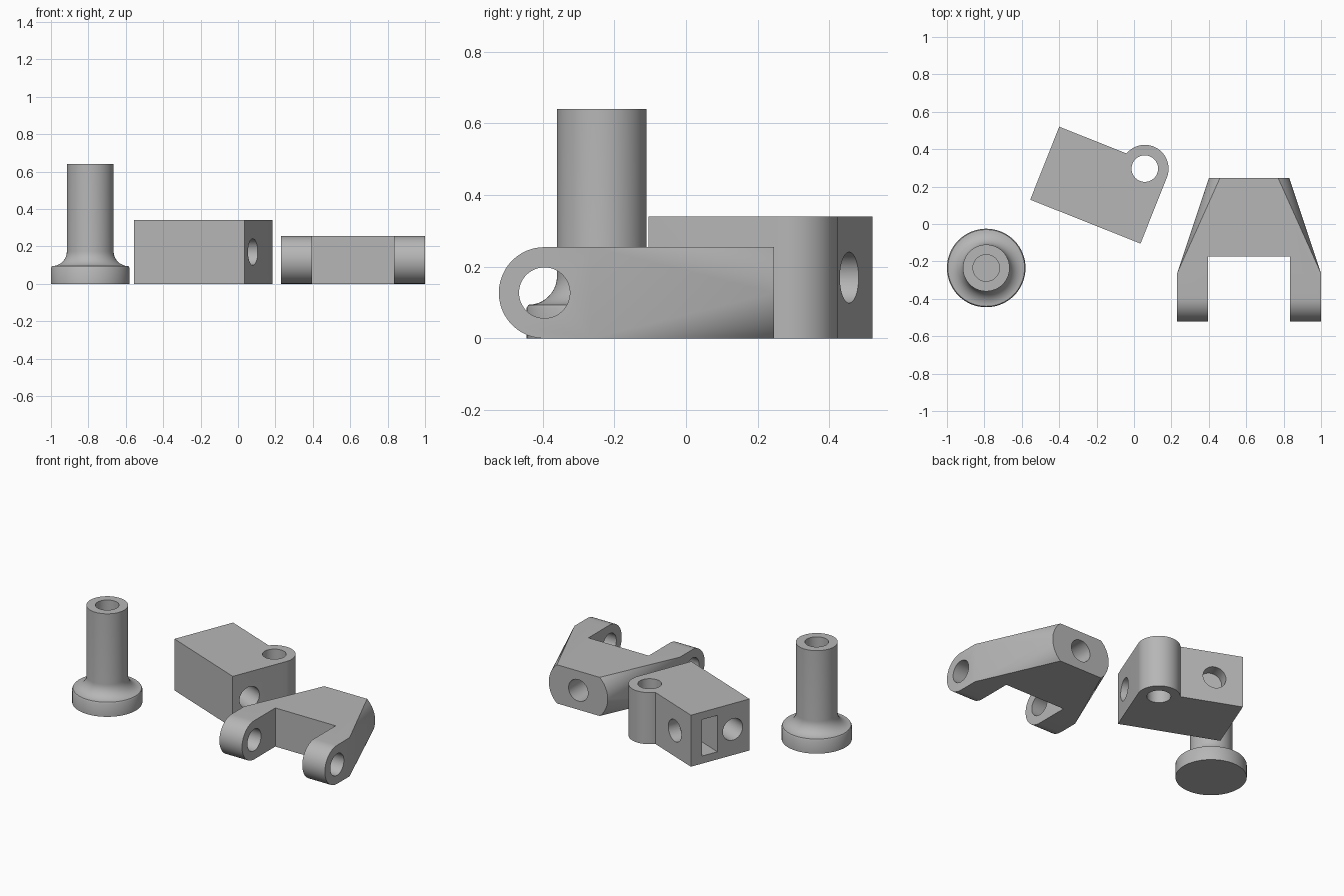
import bpy, bmesh
from math import radians, cos, sin, pi, asin
from mathutils import Matrix, Vector

if "Cube" in bpy.data.objects:
    bpy.data.objects.remove(bpy.data.objects["Cube"], do_unlink=True)

grey = bpy.data.materials.new("plain grey")
grey.use_nodes = True
grey.diffuse_color = (0.47, 0.47, 0.47, 1)
grey.node_tree.nodes["Principled BSDF"].inputs["Base Color"].default_value = grey.diffuse_color


def make(name, bm):
    bmesh.ops.recalc_face_normals(bm, faces=bm.faces)
    me = bpy.data.meshes.new(name)
    bm.to_mesh(me)
    bm.free()
    me.materials.append(grey)
    ob = bpy.data.objects.new(name, me)
    bpy.context.collection.objects.link(ob)
    return ob


def box(lo, hi):
    lo, hi = Vector(lo), Vector(hi)
    bm = bmesh.new()
    bmesh.ops.create_cube(bm, size=1, matrix=Matrix.Translation((lo + hi) / 2)
                          @ Matrix.Diagonal((*(hi - lo), 1)))
    return make("box_cutter", bm)


def rod(start, end, radius):
    start, end = Vector(start), Vector(end)
    axis = end - start
    bm = bmesh.new()
    bmesh.ops.create_cone(bm, cap_ends=True, segments=48, radius1=radius, radius2=radius,
                          depth=axis.length, matrix=Matrix.Translation((start + end) / 2)
                          @ axis.to_track_quat('Z', 'Y').to_matrix().to_4x4())
    return make("rod_cutter", bm)


def cut(ob, *cutters):
    # Bake each boolean cut and discard its cutter
    for c in cutters:
        mod = ob.modifiers.new("cut", 'BOOLEAN')
        mod.operation = 'DIFFERENCE'
        mod.solver = 'EXACT'
        mod.object = c
        c.hide_render = True
        deps = bpy.context.evaluated_depsgraph_get()
        me = bpy.data.meshes.new_from_object(ob.evaluated_get(deps))
        ob.modifiers.clear()
        ob.data = me
        bpy.data.objects.remove(c, do_unlink=True)


def smooth(ob):
    bpy.ops.object.select_all(action='DESELECT')
    ob.select_set(True)
    bpy.context.view_layer.objects.active = ob
    bpy.ops.object.shade_smooth_by_angle(angle=radians(30))


def arc(cx, cy, r, a0, a1, n):
    return [(cx + r * cos(a0 + (a1 - a0) * i / n), cy + r * sin(a0 + (a1 - a0) * i / n))
            for i in range(n + 1)]


HOLE = 0.071

# Flanged post: turned profile with a fillet and a blind bore
profile = [(0, 0), (0.21, 0), (0.21, 0.085), (0.205, 0.094)]
profile += arc(0.205, 0.174, 0.08, -pi / 2, -pi, 10)
profile += [(0.125, 0.64), (HOLE, 0.64), (HOLE, 0.1), (0, 0.1)]
bm = bmesh.new()
verts = [bm.verts.new((r, 0, z)) for r, z in profile]
edges = [bm.edges.new(pair) for pair in zip(verts, verts[1:])]
bmesh.ops.spin(bm, geom=verts + edges, axis=(0, 0, 1), cent=(0, 0, 0),
               angle=2 * pi, steps=64, use_duplicate=False)
bmesh.ops.remove_doubles(bm, verts=bm.verts, dist=0.0005)
post = make("flanged_post", bm)
post.location = (-0.79, -0.235, 0)
smooth(post)

# Hinge block: extruded outline with a round lug on one corner
L, W, H, R = 0.635, 0.42, 0.34, 0.127
lug = (L - R, 0.381)
start = pi - asin((W - lug[1]) / R)
outline = [(0, 0), (L, 0)] + arc(*lug, R, 0, start, 28) + [(0, W)]
bm = bmesh.new()
face = bm.faces.new([bm.verts.new((x, y, 0)) for x, y in outline])
top = bmesh.ops.extrude_face_region(bm, geom=[face])["geom"]
bmesh.ops.translate(bm, vec=(0, 0, H), verts=[v for v in top if isinstance(v, bmesh.types.BMVert)])
block = make("hinge_block", bm)
mid = H / 2
cut(block,
    rod((*lug, -0.1), (*lug, H + 0.1), HOLE),             # pin hole
    rod((-0.1, 0.12, mid), (L + 0.1, 0.12, mid), HOLE),   # long bore
    rod((0.175, 0.12, mid), (0.175, W + 0.1, mid), HOLE), # clamp screw hole
    box((-0.1, 0.23, 0.05), (0.28, 0.34, 0.29)))          # nut slot
block.location = (-0.555, 0.13, 0)
block.rotation_euler.z = radians(-21.7)
smooth(block)

# Forked bracket: hull of a round-sided back section and two rounded arm ends
T, CX = 0.255, 0.615
bm = bmesh.new()
big = 0.167
half = asin(T / 2 / big)
for side in (-1, 1):
    for x, z in arc(0.215 - big, T / 2, big, -half, half, 16):
        bm.verts.new((CX + side * x, 0.245, z))
    for z in (0, T):
        bm.verts.new((CX + side * 0.385, -0.265, z))
    for y, z in arc(-0.395, T / 2, T / 2, pi / 2, 3 * pi / 2, 24):
        bm.verts.new((CX + side * 0.385, y, z))
bmesh.ops.convex_hull(bm, input=bm.verts)
bmesh.ops.dissolve_limit(bm, angle_limit=radians(0.5), verts=bm.verts, edges=bm.edges)
fork = make("forked_bracket", bm)
cut(fork,
    box((CX - 0.22, -0.8, -0.1), (CX + 0.22, -0.175, T + 0.1)),       # fork gap
    rod((0.1, -0.395, T / 2), (1.1, -0.395, T / 2), HOLE),            # arm holes
    rod((CX, -0.05, T / 2), (CX, 0.4, T / 2), HOLE))                  # blind back hole
smooth(fork)
